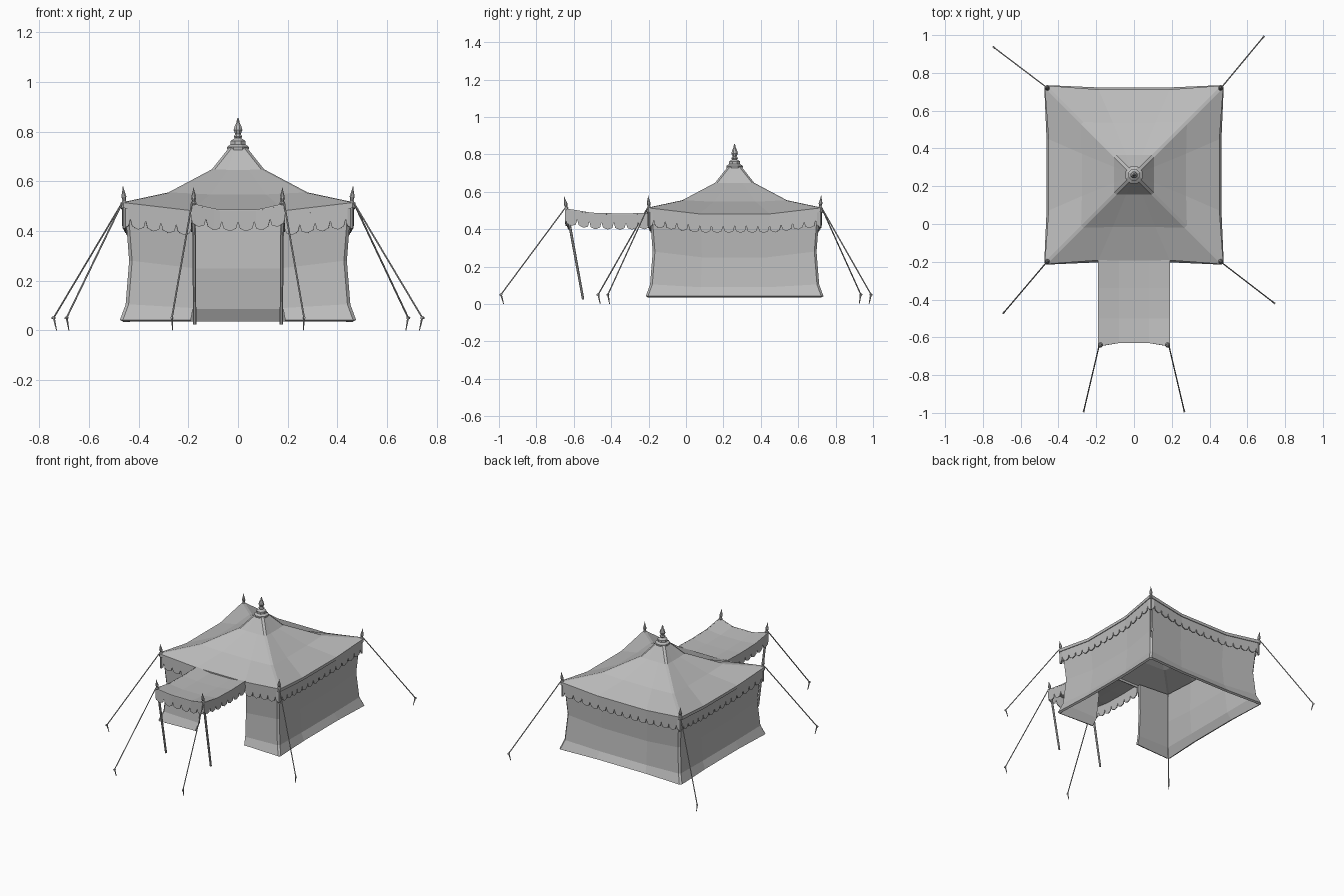
import bpy, math
from mathutils import Vector

cube = bpy.data.objects.get("Cube")
if cube:
    bpy.data.objects.remove(cube, do_unlink=True)

CY = 0.26  # tent centre along y


def material(name, value):
    m = bpy.data.materials.new(name)
    m.use_nodes = True
    col = (value, value, value, 1)
    m.diffuse_color = col
    m.node_tree.nodes["Principled BSDF"].inputs["Base Color"].default_value = col
    return m


GREY = material("plain grey", 0.5)


def build(name, verts, faces, thickness=0, offset=-1):
    me = bpy.data.meshes.new(name)
    me.from_pydata([tuple(v) for v in verts], [], faces)
    me.update()
    ob = bpy.data.objects.new(name, me)
    bpy.context.collection.objects.link(ob)
    me.materials.append(GREY)
    if thickness:
        mod = ob.modifiers.new("thickness", "SOLIDIFY")
        mod.thickness = thickness
        mod.offset = offset
    return ob


def ring(half, z, bow=0, sag=0, chamfer=0.012):
    """Square loop with cut corners; side middles bow inward and sag."""
    m, pts = half * 0.4, []
    for k in range(4):
        side = [(-half + chamfer, -half, z), (-m, -half + bow, z - sag),
                (m, -half + bow, z - sag), (half - chamfer, -half, z)]
        c, s = round(math.cos(k * math.pi / 2)), round(math.sin(k * math.pi / 2))
        pts += [Vector((x * c - y * s, x * s + y * c + CY, h)) for x, y, h in side]
    return pts


def skin(name, rows, closed, thickness, skip=()):
    n = len(rows[0])
    faces = []
    for i in range(len(rows) - 1):
        for j in range(n if closed else n - 1):
            if j not in skip:
                k = (j + 1) % n
                faces.append((i * n + j, i * n + k, (i + 1) * n + k, (i + 1) * n + j))
    return build(name, [p for r in rows for p in r], faces, thickness)


def lathe(name, base, axis, profile, sides=8):
    """Turned part: profile of (radius, distance along axis)."""
    rot = Vector((0, 0, 1)).rotation_difference(Vector(axis))
    verts = []
    for r, h in profile:
        for i in range(sides):
            a = (i + 0.5) * 2 * math.pi / sides
            verts.append(Vector(base) + rot @ Vector((r * math.cos(a), r * math.sin(a), h)))
    faces = [tuple(reversed(range(sides)))]
    for k in range(len(profile) - 1):
        for i in range(sides):
            a, b = k * sides + i, k * sides + (i + 1) % sides
            faces.append((a, b, b + sides, a + sides))
    faces.append(tuple(range(len(verts) - sides, len(verts))))
    return build(name, verts, faces)


def rod(name, p, q, r0, r1, sides=6):
    d = Vector(q) - Vector(p)
    return lathe(name, p, d, [(r0, 0), (r1, d.length)], sides)


def valance(name, path, pitch):
    """Hanging scalloped strip under a polyline."""
    lengths = [(b - a).length for a, b in zip(path, path[1:])]
    total = sum(lengths)

    def at(s):
        for a, b, l in zip(path, path[1:], lengths):
            if s <= l + 1e-6:
                return a.lerp(b, s / l)
            s -= l
        return path[-1]

    count = round(total / pitch)
    tooth = [(0, 0.05), (0.12, 0.078), (0.5, 0.088), (0.88, 0.078)]
    stops = [((i + t) * total / count, d) for i in range(count) for t, d in tooth]
    stops.append((total, 0.05))
    top = [at(s) for s, _ in stops]
    low = [p - Vector((0, 0, d)) for p, (_, d) in zip(top, stops)]
    return skin(name, [low, top], False, 0.005)


# Main roof, with a short lip under the eave
roof = [ring(0.472, 0.492, 0.02, 0.03), ring(0.472, 0.514, 0.02, 0.032),
        ring(0.28, 0.555, 0.004, 0.008), ring(0.105, 0.648, 0, 0.002),
        ring(0.036, 0.735)]
skin("main_roof", roof, True, 0.006)

# Walls, with the doorway left open at the front
walls = [ring(0.475, 0.042, 0.012), ring(0.452, 0.105, 0.014, 0.015),
         ring(0.438, 0.28, 0.016, 0.03), ring(0.455, 0.5, 0.02, 0.03)]
skin("tent_walls", walls, True, 0.016, skip=(1,))

# Scalloped strip around the eave, skipping the doorway
eave = ring(0.467, 0.5, 0.02, 0.032)
valance("main_valance", eave[2:] + eave[:2], 0.062)

# Entrance canopy, sagging between its supports
xs = (-0.19, -0.08, 0.08, 0.19)
rows = []
for y, edge, mid, curve in [(-0.648, 0.512, 0.487, 0.018), (-0.5, 0.488, 0.475, 0),
                            (-0.34, 0.484, 0.472, 0), (-0.19, 0.488, 0.474, 0)]:
    rows.append([Vector((x, y + (curve if abs(x) < 0.1 else 0),
                         mid if abs(x) < 0.1 else edge)) for x in xs])
skin("canopy_roof", rows, False, 0.006)
border = [r[0] for r in reversed(rows)] + rows[0][1:3] + [r[3] for r in rows]
valance("canopy_valance", border, 0.066)

# Crown cap and spike
lathe("crown_cap", (0, 0, 0), (0, 0, 1),
      [(0.046, 0.724), (0.048, 0.738), (0.032, 0.748), (0.032, 0.762),
       (0.02, 0.77), (0.012, 0.775)])
lathe("crown_spike", (0, 0, 0), (0, 0, 1),
      [(0.012, 0.77), (0.019, 0.78), (0.012, 0.79), (0.019, 0.806),
       (0.015, 0.82), (0.006, 0.838), (0.005, 0.848), (0.002, 0.855)])
for part in ("crown_cap", "crown_spike"):
    bpy.data.objects[part].location.y = CY

FINIAL = [(0.008, 0), (0.012, 0.008), (0.007, 0.016), (0.011, 0.03),
          (0.008, 0.042), (0.003, 0.06), (0.001, 0.072)]


def guy_line(name, start, stake):
    """Rope to a leaning stake with a small head."""
    end = Vector((stake[0], stake[1], 0.05))
    inward = Vector((start[0] - stake[0], start[1] - stake[1], 0)).normalized()
    rod(name + "_rope", start, end, 0.0035, 0.0035)
    rod(name + "_stake", end + inward * 0.015 - Vector((0, 0, 0.05)),
        end + Vector((0, 0, 0.006)), 0.002, 0.005)
    rod(name + "_stake_head", end - inward * 0.007, end + inward * 0.007, 0.005, 0.005)


# Corner posts, finials and ropes
for name, sx, sy, stake in [("front_right", -1, -1, (-0.69, -0.47)),
                            ("front_left", 1, -1, (0.742, -0.418)),
                            ("back_right", -1, 1, (-0.742, 0.935)),
                            ("back_left", 1, 1, (0.685, 0.99))]:
    x, y = sx * 0.457, CY + sy * 0.457
    rod(name + "_post", (x, y, 0.41), (x, y, 0.515), 0.008, 0.008, 8)
    lathe(name + "_finial", (x, y, 0.508), (sx * 0.08, sy * 0.08, 1), FINIAL)
    guy_line(name, (sx * 0.465, CY + sy * 0.465, 0.515), stake)

# Canopy poles, finials and ropes
for name, s in (("right_canopy", -1), ("left_canopy", 1)):
    foot, head = Vector((s * 0.174, -0.55, 0.025)), Vector((s * 0.178, -0.638, 0.51))
    rod(name + "_pole", foot, head, 0.007, 0.008, 8)
    lathe(name + "_finial", head - Vector((0, 0, 0.006)), head - foot, FINIAL)
    guy_line(name, (s * 0.185, -0.645, 0.515), (s * 0.266, -0.99))
